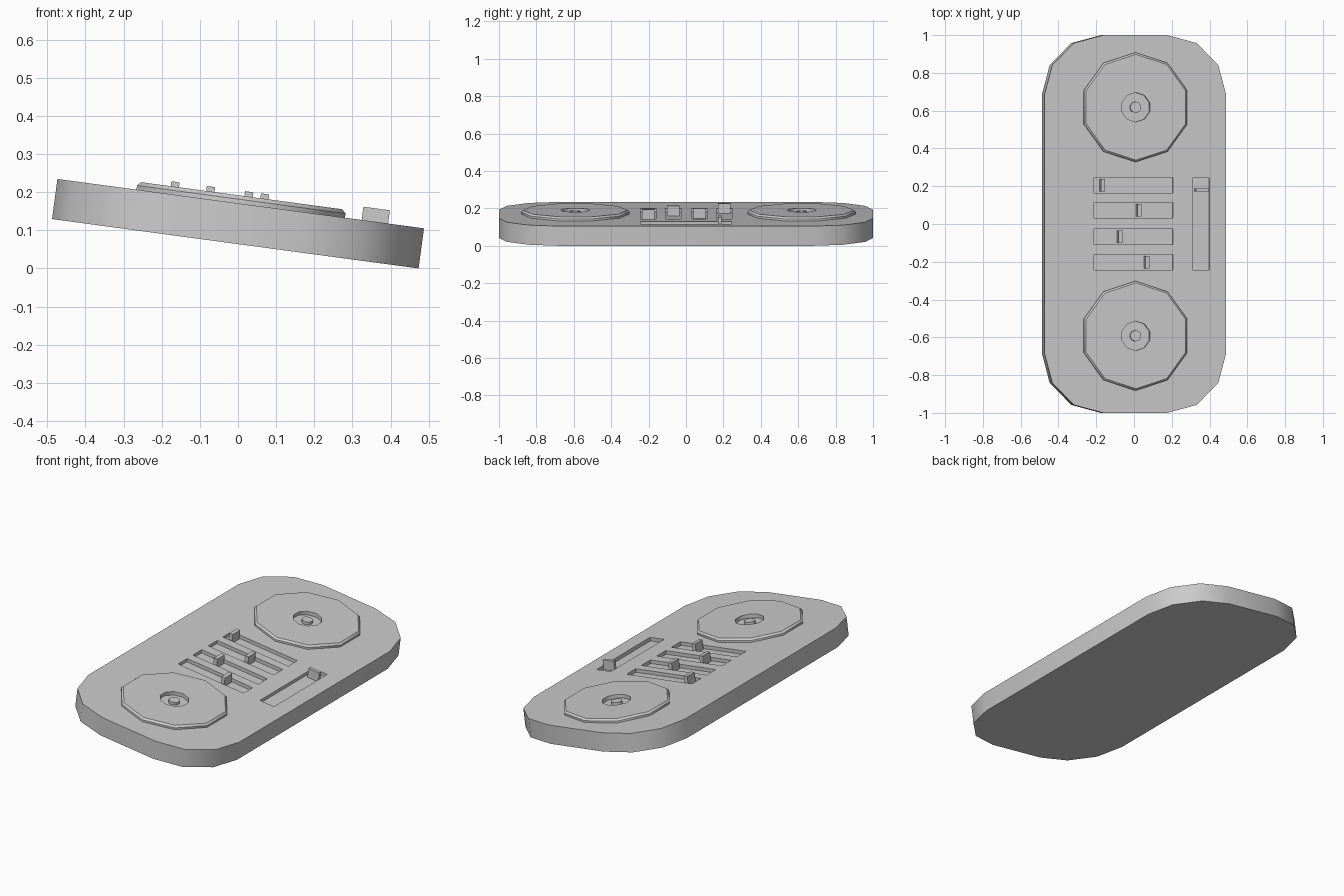
import bpy, bmesh, math
from mathutils import Matrix

if "Cube" in bpy.data.objects:
    bpy.data.objects.remove(bpy.data.objects["Cube"])

TILT = math.radians(7.67)
HX, HY, HT = 0.485, 1.0, 0.053            # half width, length, thickness
CENTRE_Z = HX * math.sin(TILT) + HT * math.cos(TILT)
# local frame: origin on the deck surface, tilted down towards +x
FRAME = (Matrix.Translation((0, 0, CENTRE_Z)) @ Matrix.Rotation(TILT, 4, 'Y')
         @ Matrix.Translation((0, 0, HT)))


def make(name, bm, smooth=None):
    bmesh.ops.recalc_face_normals(bm, faces=bm.faces)
    me = bpy.data.meshes.new(name)
    bm.to_mesh(me)
    bm.free()
    ob = bpy.data.objects.new(name, me)
    bpy.context.collection.objects.link(ob)
    ob.matrix_world = FRAME
    if smooth:
        bpy.ops.object.select_all(action='DESELECT')
        ob.select_set(True)
        bpy.context.view_layer.objects.active = ob
        bpy.ops.object.shade_smooth_by_angle(angle=math.radians(smooth))
    return ob


def add_box(bm, u, v, w0, w1, du, dv):
    m = Matrix.Translation((u, v, (w0 + w1) / 2)) @ Matrix.Diagonal((du, dv, w1 - w0, 1))
    bmesh.ops.create_cube(bm, size=1, matrix=m)


def lathe(name, v, profile, sides=10, smooth=40):
    # rings of a decagon, with a corner pointing along y
    bm = bmesh.new()
    rings = []
    for r, w in profile:
        rings.append([bm.verts.new((r * math.sin(2 * math.pi * i / sides),
                                    v + r * math.cos(2 * math.pi * i / sides), w))
                      for i in range(sides)])
    for a, b in zip(rings, rings[1:]):
        for i in range(sides):
            j = (i + 1) % sides
            bm.faces.new((a[i], a[j], b[j], b[i]))
    return bm, rings


# Body: rounded rectangle slab
R = 0.315
bm = bmesh.new()
pts = []
for k, (sx, sy) in enumerate([(1, 1), (-1, 1), (-1, -1), (1, -1)]):
    for s in range(4):
        a = math.radians(90 * k + 30 * s)
        pts.append((sx * (HX - R) + R * math.cos(a), sy * (HY - R) + R * math.sin(a)))
face = bm.faces.new([bm.verts.new((x, y, -2 * HT)) for x, y in pts])
ext = bmesh.ops.extrude_face_region(bm, geom=[face])
bmesh.ops.translate(bm, vec=(0, 0, 2 * HT),
                    verts=[g for g in ext['geom'] if isinstance(g, bmesh.types.BMVert)])
body = make("body", bm)

# Slots cut into the deck
FADERS = [(-0.177, 0.205), (0.018, 0.072), (-0.083, -0.068), (0.06, -0.202)]
DEPTH = 0.02
bm = bmesh.new()
for u, v in FADERS:
    add_box(bm, -0.01, v, -DEPTH, 0.05, 0.42, 0.082)
add_box(bm, 0.35, 0, -DEPTH, 0.05, 0.09, 0.485)
cutter = make("slot_cutter", bm)
mod = body.modifiers.new("slots", 'BOOLEAN')
mod.object = cutter
mod.solver = 'EXACT'
bpy.ops.object.select_all(action='DESELECT')
body.select_set(True)
bpy.context.view_layer.objects.active = body
bpy.ops.object.modifier_apply(modifier="slots")
bpy.data.objects.remove(cutter)
bpy.ops.object.shade_smooth_by_angle(angle=math.radians(35))

# Slider knobs
for i, (u, v) in enumerate(FADERS):
    bm = bmesh.new()
    add_box(bm, u, v, -DEPTH, 0.034, 0.022, 0.066)
    make(f"slider_knob_{i + 1}", bm)
bm = bmesh.new()
add_box(bm, 0.355, 0.18, -DEPTH, 0.035, 0.07, 0.018)
make("cross_slider_knob", bm)

# Platters with recessed centres and spindles
for side, v in (("left", -0.592), ("right", 0.618)):
    bm, _ = lathe("platter", v, [(0.29, 0), (0.29, 0.011), (0.28, 0.021),
                                 (0.078, 0.021), (0.078, 0.0)])
    make(f"{side}_platter", bm, 40)
    bm, rings = lathe("spindle", v, [(0.03, 0), (0.03, 0.016)])
    bm.faces.new(rings[-1])
    make(f"{side}_spindle", bm, 40)
